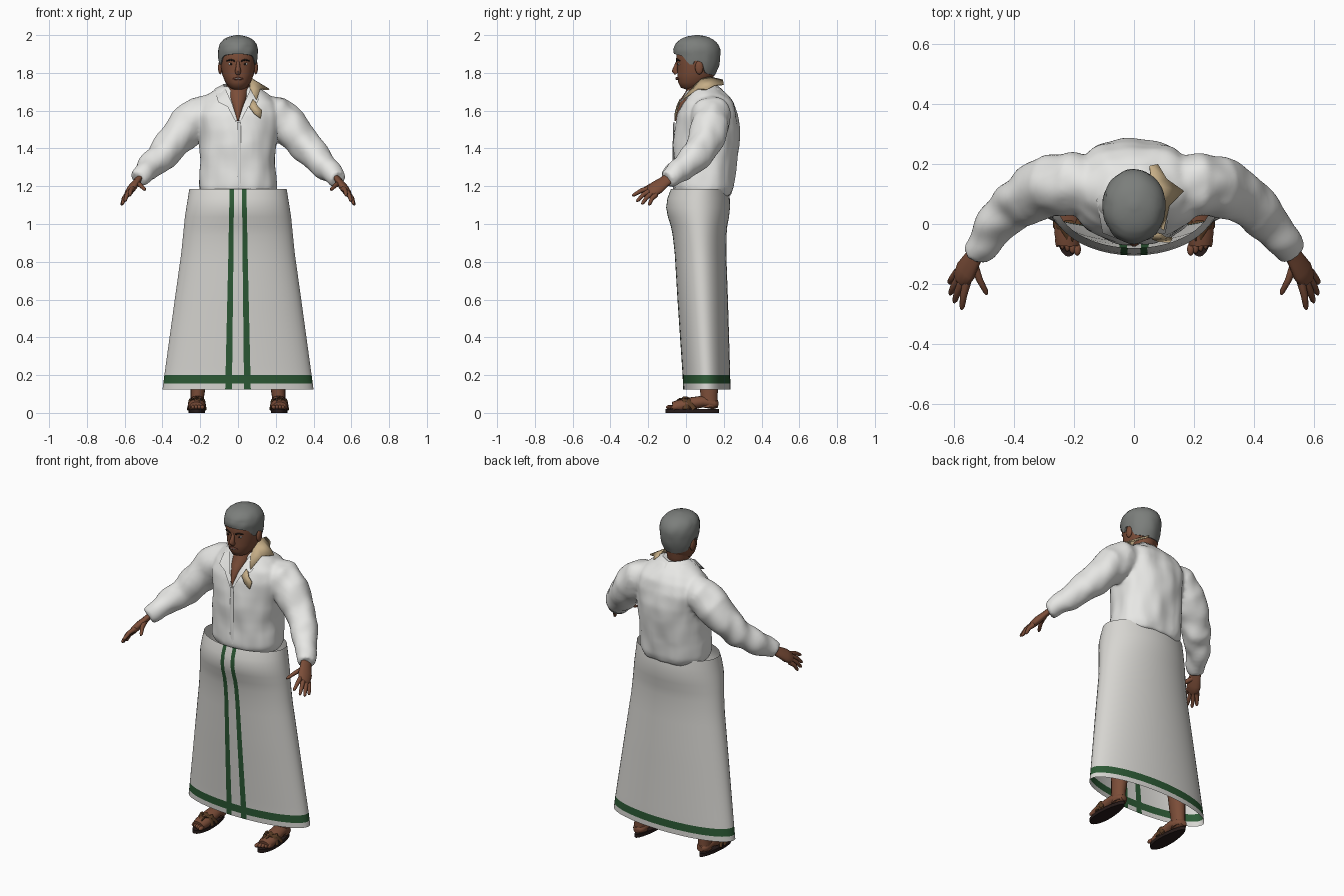
import bpy, bmesh
from math import sin, cos, pi
from mathutils import Vector, noise

if "Cube" in bpy.data.objects:
    bpy.data.objects.remove(bpy.data.objects["Cube"], do_unlink=True)


def material(name, *rgb):
    m = bpy.data.materials.new(name)
    m.use_nodes = True
    m.diffuse_color = (*rgb, 1)
    m.node_tree.nodes["Principled BSDF"].inputs["Base Color"].default_value = (*rgb, 1)
    return m


white = material("shirt_white", .8, .8, .78)
cloth = material("skirt_white", .68, .67, .64)
green = material("border_green", .025, .1, .035)
skin = material("skin_brown", .2, .075, .04)
grey = material("hair_grey", .2, .21, .2)
tan = material("scarf_tan", .56, .42, .24)
sole = material("sole_dark", .02, .011, .01)
strap = material("strap_brown", .1, .045, .018)
dark = material("eye_dark", .015, .01, .008)
lip = material("lip_brown", .13, .045, .03)


def finish(name, bm, mats, angle=1.0):
    bmesh.ops.recalc_face_normals(bm, faces=bm.faces)
    mesh = bpy.data.meshes.new(name)
    bm.to_mesh(mesh)
    bm.free()
    for m in mats:
        mesh.materials.append(m)
    ob = bpy.data.objects.new(name, mesh)
    bpy.context.collection.objects.link(ob)
    select([ob])
    bpy.ops.object.shade_smooth_by_angle(angle=angle)
    return ob


def select(obs):
    bpy.ops.object.select_all(action='DESELECT')
    for ob in obs:
        ob.select_set(True)
    bpy.context.view_layer.objects.active = obs[0]


def loft(name, rings, mats, caps=True, loop=True, rule=None):
    """Bridge consecutive rings; rule(column, row) picks the material."""
    bm = bmesh.new()
    rows = [[bm.verts.new(p) for p in ring] for ring in rings]
    n = len(rows[0])
    for r in range(len(rows) - 1):
        for c in range(n if loop else n - 1):
            d = (c + 1) % n
            f = bm.faces.new((rows[r][c], rows[r][d], rows[r + 1][d], rows[r + 1][c]))
            if rule:
                f.material_index = rule(c, r)
    if caps:
        bm.faces.new(rows[0])
        bm.faces.new(rows[-1])
    return finish(name, bm, mats)


def turns(n):
    return [2 * pi * i / n for i in range(n)]


def oval(z, front, back, rx, angles, power=1):
    """Horizontal ring; angle zero faces the front."""
    def shape(v):
        return abs(v) ** power * (1 if v > 0 else -1)
    mid, ry = (front + back) / 2, (back - front) / 2
    return [Vector((rx * shape(sin(a)), mid - ry * shape(cos(a)), z)) for a in angles]


def sample(table, t):
    """Linear look-up in rows of (key, values...)."""
    t = min(max(t, table[0][0]), table[-1][0])
    for a, b in zip(table, table[1:]):
        if t <= b[0]:
            k = (t - a[0]) / (b[0] - a[0])
            return [u + (v - u) * k for u, v in zip(a[1:], b[1:])]


def tube(name, path, mat, flat=1, side=(1, 0, 0), n=12, s=1):
    """Tube through (x, y, z, radius); s mirrors it across the body."""
    pts = [Vector((p[0] * s, p[1], p[2])) for p in path]
    rings = []
    for i, p in enumerate(pts):
        t = (pts[min(i + 1, len(pts) - 1)] - pts[max(i - 1, 0)]).normalized()
        u = Vector((side[0] * s, side[1], side[2]))
        u = (u - t * u.dot(t)).normalized()
        v = u.cross(t) * flat
        rings.append([p + (u * cos(a) + v * sin(a)) * path[i][3] for a in turns(n)])
    return loft(name, rings, [mat])


def ball(name, at, size, mat):
    bm = bmesh.new()
    bmesh.ops.create_uvsphere(bm, u_segments=14, v_segments=10, radius=1)
    for v in bm.verts:
        v.co = Vector(a * b for a, b in zip(v.co, size)) + Vector(at)
    return finish(name, bm, [mat], 3)


# Wrapped skirt: open cloth tube with a green hem band and two front stripes
skirt = [(.125, -.015, .235, .4), (.2, -.018, .234, .39), (.6, -.045, .222, .335),
         (.85, -.06, .213, .3), (.97, -.074, .215, .288), (1.05, -.1, .23, .28),
         (1.11, -.108, .235, .27), (1.185, -.08, .225, .258)]
half = [.08, .17] + [.17 + (pi - .17) * i / 24 for i in range(1, 24)]
around = [0] + half + [pi] + [-a for a in reversed(half)]
levels = [.125, .155, .2] + [.2 + .985 * i / 20 for i in range(1, 21)]
loft("wrapped_skirt", [oval(z, *sample(skirt, z), around) for z in levels], [cloth, green],
     caps=False, rule=lambda c, r: int(r == 1 or c in (1, len(around) - 2)))

# Shirt: torso and sleeves fused into one rumpled surface
torso = [(1.15, -.04, .235, .185), (1.19, -.06, .25, .202), (1.26, -.06, .256, .202),
         (1.34, -.06, .266, .194), (1.42, -.064, .274, .197), (1.5, -.06, .279, .205),
         (1.58, -.047, .27, .213), (1.64, -.02, .248, .2), (1.68, .01, .215, .165),
         (1.725, .03, .17, .09)]
parts = [loft("shirt", [oval(*row, turns(40), .85) for row in torso], [white])]
sleeve = [(.12, .13, 1.6, .085), (.2, .135, 1.575, .1), (.27, .13, 1.52, .1),
          (.34, .1, 1.435, .088), (.4, .06, 1.365, .078), (.47, -.02, 1.295, .062),
          (.53, -.1, 1.238, .045)]
for s in (1, -1):
    parts.append(tube("sleeve", sleeve, white, side=(0, 1, 0), n=24, s=s))
select(parts)
bpy.ops.object.join()
shirt = parts[0]
fuse = shirt.modifiers.new("fuse", 'REMESH')
fuse.mode, fuse.voxel_size = 'VOXEL', .011
soft = shirt.modifiers.new("soften", 'SMOOTH')
soft.iterations, soft.factor = 6, .5
bpy.ops.object.convert(target='MESH')
shirt = bpy.context.object
for v, n in [(v, v.normal.copy()) for v in shirt.data.vertices]:
    fold = noise.noise(Vector((v.co.x * 13, v.co.y * 13, v.co.z * 7)))
    v.co += n * (.004 + .011 * fold)
bpy.ops.object.shade_smooth()

# Collar flaps and the front closing edge
for s, name in ((1, "left"), (-1, "right")):
    inner = [(0, .165, 1.735), (.055, .145, 1.745), (.078, .08, 1.74), (.062, .005, 1.705),
             (.03, -.035, 1.635), (.004, -.062, 1.55)]
    outer = [(0, .2, 1.705), (.08, .175, 1.71), (.125, .08, 1.715), (.105, -.03, 1.645),
             (.055, -.05, 1.62), (.012, -.062, 1.54)]
    loft(name + "_collar", [[(x * s, y, z) for x, y, z in row] for row in (inner, outer)],
         [white], caps=False, loop=False)
tube("shirt_placket", [(.005, -.066, 1.2, .011), (.005, -.068, 1.4, .011),
                       (.005, -.064, 1.54, .011)], white, flat=.3)

# Neck with the open chest
neck = [(1.545, -.062, -.03, .005), (1.6, -.057, .03, .024), (1.66, -.03, .08, .046),
        (1.7, -.002, .13, .058), (1.75, .01, .14, .062), (1.8, .01, .15, .065)]
loft("neck", [oval(*row, turns(24)) for row in neck], [skin])

# Head
head = [(1.712, .0, .06, .028), (1.722, -.028, .09, .045), (1.75, -.042, .125, .067),
        (1.79, -.046, .152, .083), (1.83, -.046, .165, .09), (1.87, -.052, .17, .094),
        (1.91, -.05, .17, .094), (1.95, -.035, .155, .085), (1.985, 0, .12, .055)]
loft("head", [oval(*row, turns(32), .94) for row in head], [skin])
tube("nose", [(0, -.044, 1.86, .008), (0, -.054, 1.832, .011), (0, -.06, 1.812, .016),
              (0, -.048, 1.798, .014)], skin)
tube("lips", [(-.028, -.04, 1.768, .003), (0, -.047, 1.77, .009), (.028, -.04, 1.768, .003)],
     lip, side=(0, 0, 1))
tube("teeth", [(-.014, -.053, 1.77, .002), (.014, -.053, 1.77, .002)], white, side=(0, 0, 1))
for s, name in ((1, "left"), (-1, "right")):
    ball(name + "_eye", (.036 * s, -.032, 1.847), (.015, .01, .007), white)
    ball(name + "_pupil", (.036 * s, -.038, 1.847), (.007, .006, .007), dark)
    tube(name + "_brow", [(.016, -.05, 1.862, .004), (.038, -.046, 1.87, .005),
                          (.06, -.032, 1.864, .003)], dark, side=(0, 0, 1), s=s)
    ball(name + "_ear", (.094 * s, .07, 1.828), (.012, .022, .036), skin)

# Hair cap, its lower edge following the hairline from nape to brow
hair = [(1.78, -.03, .15, .082), (1.83, -.045, .173, .098), (1.88, -.06, .182, .104),
        (1.92, -.066, .184, .106), (1.955, -.055, .17, .097), (1.98, -.03, .14, .075),
        (1.993, .005, .11, .045), (2.0, .05, .07, .01)]
hairline = [(-1, 1.785), (-.4, 1.8), (-.1, 1.862), (.15, 1.865), (.3, 1.835),
            (.5, 1.86), (.65, 1.89), (1, 1.9)]
rings = []
for i in range(15):
    ring = []
    for a in turns(48):
        low = sample(hairline, cos(a))[0]
        z = low + (2 - low) * sin(max(i - 1, 0) / 13 * pi / 2)
        p = oval(z, *sample(hair, z), [a])[0]
        centre = Vector((0, .06, z))
        wave = 1 + .035 * noise.noise(p * 22)
        ring.append(centre + (p - centre) * (.82 if i == 0 else wave))
    rings.append(ring)
loft("hair", rings, [grey])

# Torn scarf pieces over the left shoulder
for name, left, right in (
        ("scarf_shoulder", [(.055, .195, 1.765), (.06, .13, 1.78), (.062, .08, 1.775),
                            (.065, .03, 1.72), (.07, -.01, 1.675)],
         [(.08, .2, 1.74), (.11, .15, 1.735), (.167, .11, 1.715),
          (.118, .06, 1.715), (.1, -.02, 1.66)]),
        ("scarf_end", [(.078, -.035, 1.66), (.06, -.052, 1.62), (.085, -.06, 1.585),
                       (.118, -.062, 1.56)],
         [(.092, -.038, 1.65), (.105, -.048, 1.625), (.128, -.05, 1.6), (.122, -.06, 1.562)])):
    scarf = loft(name, [left, right], [tan], caps=False, loop=False)
    scarf.modifiers.new("cloth_thickness", 'SOLIDIFY').thickness = .006

# Hands: palm, four fingers and a thumb
fingers = {"index": ((.555, -.185, 1.19), (.575, -.285, 1.15)),
           "middle": ((.57, -.185, 1.178), (.6, -.262, 1.12)),
           "ring": ((.58, -.175, 1.165), (.614, -.235, 1.105)),
           "little": ((.587, -.16, 1.155), (.617, -.197, 1.1)),
           "thumb": ((.535, -.13, 1.215), (.49, -.235, 1.18))}
across = (.5, .5, -.5)
for s, name in ((1, "left"), (-1, "right")):
    tube(name + "_palm", [(.52, -.085, 1.248, .032), (.54, -.12, 1.22, .036),
                          (.56, -.155, 1.193, .044), (.576, -.185, 1.17, .038),
                          (.58, -.195, 1.165, .025)], skin, flat=.5, side=across, s=s)
    for finger, (base, tip) in fingers.items():
        a, b = Vector(base), Vector(tip)
        bend = a.lerp(b, .5) + Vector((.003, -.002, .007))
        tube(name + "_" + finger + "_finger", [(*a, .015), (*bend, .012),
             (*a.lerp(b, .9), .009), (*b, .004)], skin, side=across, n=8, s=s)

# Legs, feet and sandals
for s, name in ((1, "left"), (-1, "right")):
    tube(name + "_leg", [(.215, .125, .03, .036), (.215, .122, .09, .036), (.21, .122, .15, .04),
                         (.19, .12, .4, .05), (.16, .11, .7, .06)], skin, flat=1.25, n=16, s=s)
    tube(name + "_foot", [(.213, .17, .045, .022), (.214, .15, .046, .036), (.215, .09, .06, .042),
                          (.217, .03, .05, .044), (.22, -.03, .036, .046),
                          (.221, -.07, .03, .038)], skin, flat=.75, n=16, s=s)
    for i in range(5):
        ball(name + "_toe", ((.189 + i * .0165) * s, -.084 + i * .007, .03),
             (.012 - i * .001, .022, .012), skin)
    outline = [((.218 + (.042 + .009 * cos(a)) * sin(a)) * s, .033 - .142 * cos(a))
               for a in turns(28)]
    loft(name + "_sole", [[(x, y, z) for x, y in outline] for z in (0, .02)], [sole])
    for side in (-1, 1):
        tube(name + "_strap", [(.218 + side * .046, .045, .02, .012),
             (.218 + side * .036, .01, .068, .014), (.216 + side * .01, -.03, .072, .012),
             (.21, -.07, .045, .006)], strap, flat=.5, side=(0, 1, 0), n=8, s=s)
    tube(name + "_cross_strap", [(.17, .0, .02, .016), (.183, -.003, .064, .016),
         (.218, -.004, .083, .016), (.253, -.003, .064, .016), (.266, .0, .02, .016)],
         strap, flat=.3, side=(0, 1, 0), n=8, s=s)
